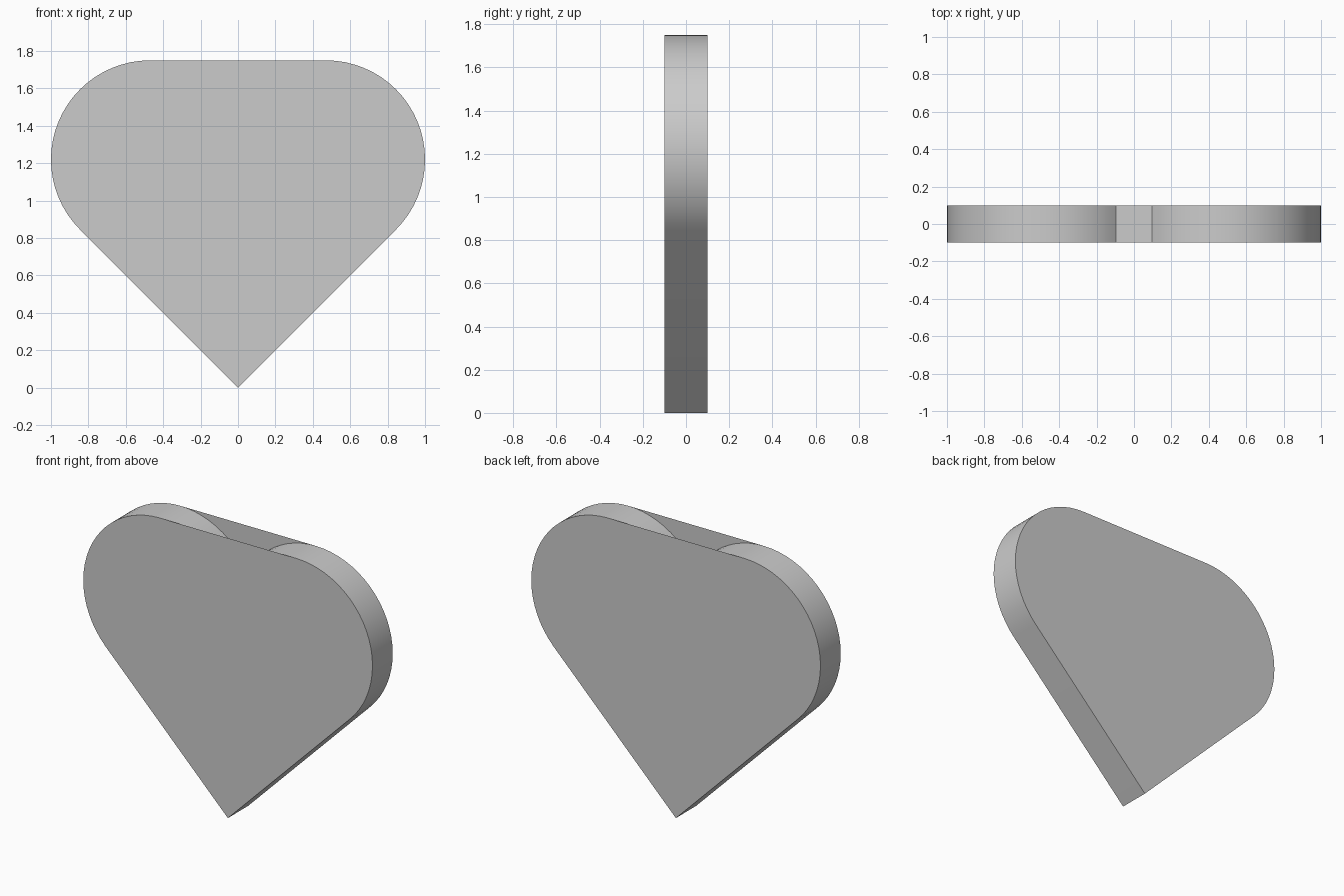
import bpy, bmesh
from math import sin, cos, radians

if "Cube" in bpy.data.objects:
    bpy.data.objects.remove(bpy.data.objects["Cube"])

R, CX, CZ, HALF, N = 0.53, 0.47, 1.22, 0.1, 32

# Heart outline: tip, right half circle, left half circle
right = [(CX + R * cos(radians(-45 + 180 * i / N)),
          CZ + R * sin(radians(-45 + 180 * i / N))) for i in range(N + 1)]
left = [(-x, z) for x, z in reversed(right)]
outline = [(0.0, 0.0)] + right + left

bm = bmesh.new()
front = [bm.verts.new((x, -HALF, z)) for x, z in outline]
back = [bm.verts.new((x, HALF, z)) for x, z in outline]

# Rim wall follows the outline, dipping into the notch between the lobes
n = len(outline)
for i in range(n):
    j = (i + 1) % n
    face = bm.faces.new((front[i], front[j], back[j], back[i]))
    face.normal_update()

# Flat front and back caps bridge straight across the notch
top = 1 + N * 135 // 180
keep = [i for i in range(n) if i <= top or i >= n - top]
bm.faces.new([front[i] for i in reversed(keep)])
bm.faces.new([back[i] for i in keep])

# Inner sides of the caps and rim share edges, so orient explicitly
bm.normal_update()
for f in bm.faces:
    if abs(f.normal.y) > 0.9 and f.normal.y * f.calc_center_median().y < 0:
        f.normal_flip()

mesh = bpy.data.meshes.new("heart_plate")
bm.to_mesh(mesh)
bm.free()
heart = bpy.data.objects.new("heart_plate", mesh)
bpy.context.collection.objects.link(heart)

# Smooth lobes with crisp edges
bpy.context.view_layer.objects.active = heart
heart.select_set(True)
bpy.ops.object.shade_smooth_by_angle(angle=radians(30))
